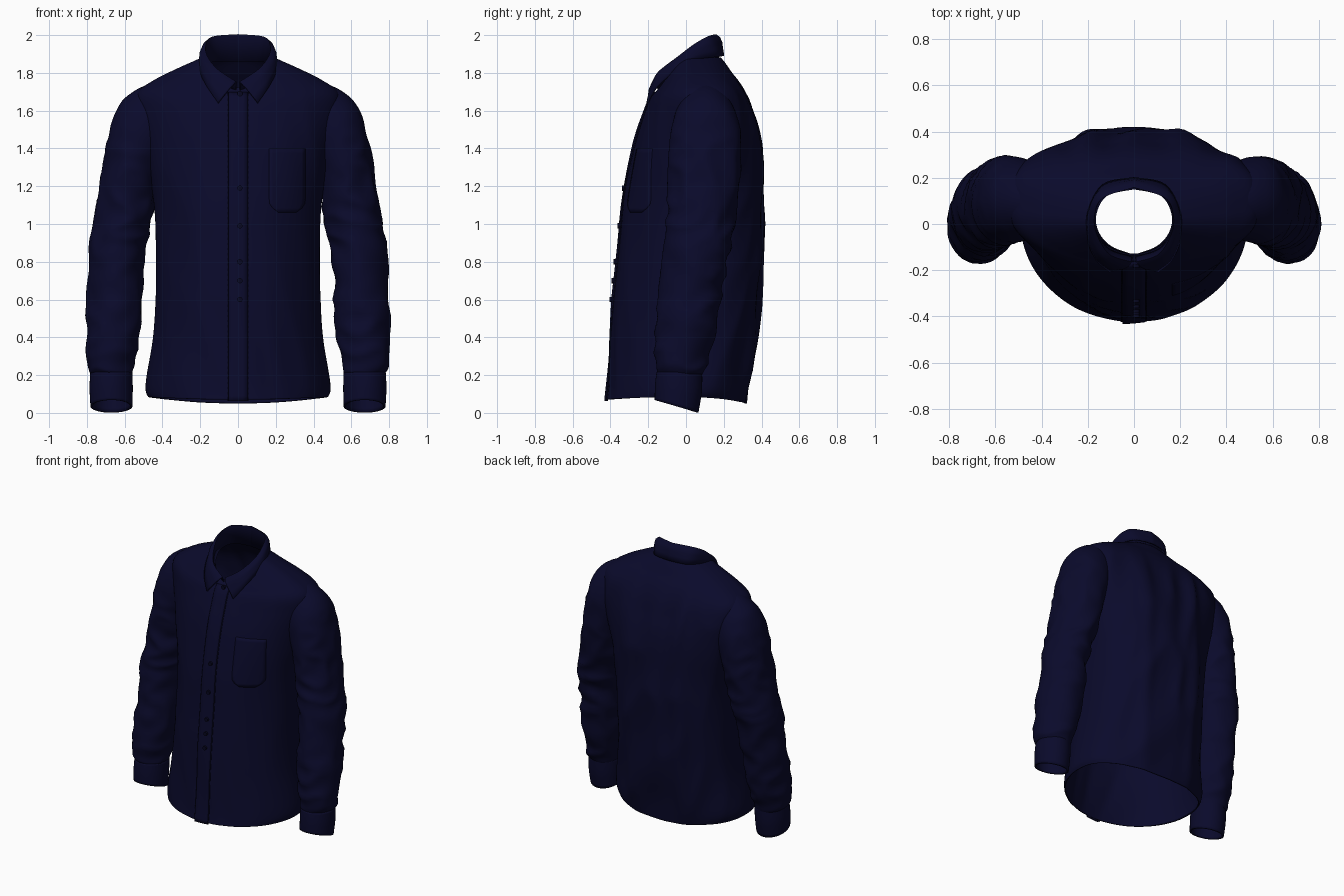
import bpy, bmesh, math
from mathutils import Vector, noise
from mathutils.bvhtree import BVHTree

if "Cube" in bpy.data.objects:
    bpy.data.objects.remove(bpy.data.objects["Cube"])


def material(name, rgb):
    m = bpy.data.materials.new(name)
    m.use_nodes = True
    m.diffuse_color = (*rgb, 1)
    m.node_tree.nodes["Principled BSDF"].inputs["Base Color"].default_value = (*rgb, 1)
    return m


navy = material("navy cloth", (0.003, 0.003, 0.024))
dark = material("dark navy", (0.002, 0.002, 0.014))


def spline(rows, steps):
    """Catmull-Rom interpolation through tuples of any length."""
    out = []
    for i in range(len(rows) - 1):
        quad = [rows[max(0, min(len(rows) - 1, i + k))] for k in (-1, 0, 1, 2)]
        for s in range(steps):
            t = s / steps
            out.append([0.5 * (2 * b + (c - a) * t + (2 * a - 5 * b + 4 * c - d) * t * t
                               + (3 * b - a - 3 * c + d) * t ** 3)
                        for a, b, c, d in zip(*quad)])
    return out + [list(rows[-1])]


def sheet(name, rows, closed=False, thick=0.008, mat=navy, angle=50):
    """Skin a list of point rows and give the cloth some thickness."""
    bm = bmesh.new()
    grid = [[bm.verts.new(p) for p in row] for row in rows]
    n = len(rows[0])
    for lower, upper in zip(grid, grid[1:]):
        for j in range(n if closed else n - 1):
            k = (j + 1) % n
            bm.faces.new((lower[j], lower[k], upper[k], upper[j]))
    bmesh.ops.recalc_face_normals(bm, faces=bm.faces)
    me = bpy.data.meshes.new(name)
    bm.to_mesh(me)
    bm.free()
    me.materials.append(mat)
    ob = bpy.data.objects.new(name, me)
    bpy.context.collection.objects.link(ob)
    solid = ob.modifiers.new("thickness", 'SOLIDIFY')
    solid.thickness, solid.offset = thick, 0
    bpy.ops.object.select_all(action='DESELECT')
    bpy.context.view_layer.objects.active = ob
    ob.select_set(True)
    bpy.ops.object.shade_smooth_by_angle(angle=math.radians(angle))
    return ob


def crease(x, y, z, scale):
    """Sharp-ridged soft noise used for cloth folds."""
    return 0.5 - 2 * abs(noise.noise(Vector((x, y, z)) * scale))


# Torso: front z, side z, back z, half width, front y, side y, back y, back roundness
torso_rings = [
    (.07, .085, .05, .472, -.42, -.02, .32, .8), (.15, .15, .15, .485, -.41, 0, .335, .8),
    (.40, .40, .40, .445, -.395, 0, .38, .75), (.65, .65, .65, .43, -.375, .01, .395, .7),
    (.90, .90, .90, .43, -.35, .02, .405, .65), (1.1, 1.1, 1.1, .44, -.33, .03, .405, .6),
    (1.3, 1.3, 1.3, .47, -.295, .04, .40, .5), (1.45, 1.45, 1.45, .50, -.26, .05, .385, .5),
    (1.57, 1.58, 1.57, .53, -.22, .06, .355, .5), (1.65, 1.69, 1.66, .53, -.19, .06, .325, .55),
    (1.68, 1.76, 1.74, .44, -.17, .05, .285, .6), (1.70, 1.815, 1.80, .33, -.155, .04, .24, .7),
    (1.71, 1.86, 1.85, .23, -.14, .03, .205, .8), (1.72, 1.88, 1.88, .185, -.13, .025, .18, .9)]
rows = []
for zf, zs, zb, w, yf, ys, yb, power in spline(torso_rings, 6):
    row = []
    for i in range(120):
        a = math.tau * i / 120
        c, s = math.cos(a), math.sin(a)
        z = zs + ((zb if s > 0 else zf) - zs) * s * s
        x = w * c
        y = ys + ((yb - ys) * s ** power if s > 0 else (yf - ys) * -s)
        fade = max(0, min(1, (1.8 - z) * 4, z * 4))
        fold = .022 * fade * (.35 + .65 * max(0, s)) * crease(x * 1.4 + z * .25, y, z * .4, 4)
        if s > 0:
            fold += .018 * fade * math.exp(-((abs(x) - .2) / .05) ** 2)
        row.append((x + c * fold * .5, y + s * fold, z))
    rows.append(row)
torso = sheet("torso", rows, closed=True)
tree = BVHTree.FromPolygons([v.co for v in torso.data.vertices],
                            [p.vertices[:] for p in torso.data.polygons])


def on_front(x, z, lift):
    """Point lying just outside the front of the torso."""
    hit = tree.ray_cast(Vector((x, -2, max(z, .08))), Vector((0, 1, 0)))[0]
    return (x, (hit.y if hit else 0) - lift, z)


# Sleeves: outer x z, inner x z, centre y, half depth
sleeve_rings = [
    (.42, 1.755, .40, 1.32, .10, .15), (.54, 1.705, .42, 1.27, .105, .175),
    (.63, 1.62, .435, 1.22, .105, .185), (.685, 1.45, .445, 1.15, .10, .185),
    (.72, 1.25, .455, 1.06, .09, .18), (.75, 1.05, .475, .95, .075, .175),
    (.78, .88, .50, .85, .06, .17), (.795, .60, .51, .60, .02, .16),
    (.80, .40, .53, .38, -.01, .15), (.79, .25, .56, .24, -.03, .13),
    (.77, .20, .57, .20, -.035, .112)]
cuff_rings = [(.776, .215, .565, .215, -.035, .115), (.78, .13, .563, .13, -.04, .118),
              (.775, .035, .565, .035, -.05, .11)]


def tube(rings, side, steps, wrinkle, tilt):
    out = []
    data = spline(rings, steps)
    for r, (xo, zo, xi, zi, yc, d) in enumerate(data):
        cx, cz, row = (xo + xi) / 2, (zo + zi) / 2, []
        slope = tilt * r / (len(data) - 1)
        for i in range(64):
            a = math.tau * i / 64
            c, s = math.cos(a), math.sin(a)
            x, y, z = cx + c * (xo - cx), yc + s * d, cz + c * (zo - cz) + slope * s * d
            fade = wrinkle * max(0, min(1, (r - 8) / 20, (len(data) - 1 - r) / 4))
            k = 1 + fade * crease(x * side * .8, y * .8 + z * .5, z * 1.3 - y * .6, 6)
            row.append((side * (cx + (x - cx) * k), yc + (y - yc) * k, z))
        out.append(row)
    return out


for side, label in ((1, "left"), (-1, "right")):
    sheet(label + "_sleeve", tube(sleeve_rings, side, 8, .11, -.1), closed=True)
    sheet(label + "_cuff", tube(cuff_rings, side, 4, 0, -.3), closed=True, thick=.012)
    # Cuff button on the outer rear of the wrist
    bpy.ops.mesh.primitive_cylinder_add(vertices=16, radius=.012, depth=.01,
                                        location=(side * .72, .05, .11),
                                        rotation=(math.pi / 2, 0, side * -.5))
    bpy.context.object.name = label + "_cuff_button"
    bpy.context.object.data.materials.append(dark)

# Collar: inner stand, fold line and leaf edge, from back centre to front point
stand = [(0, .155, 1.86), (.12, .125, 1.86), (.168, .04, 1.84),
         (.155, -.04, 1.79), (.10, -.10, 1.73), (.008, -.135, 1.69)]
fold = [(0, .16, 2.0), (.135, .115, 1.988), (.172, .04, 1.945),
        (.165, -.04, 1.885), (.11, -.13, 1.815), (.012, -.165, 1.75)]
edge = [(0, .198, 1.89), (.13, .17, 1.885), (.195, .06, 1.87),
        (.205, -.04, 1.82), (.165, -.15, 1.73), (.105, -.205, 1.64)]


def both_sides(path):
    half = spline(path, 8)
    return [(-x, y, z) for x, y, z in half[:0:-1]] + [tuple(p) for p in half]


inner, top, leaf = both_sides(stand), both_sides(fold), both_sides(edge)
collar = [inner, top]
for t in (.12, .35, .65, 1):
    puff = .014 * math.sin(math.pi * min(1, t + .2))
    line = []
    for p, q in zip(top, leaf):
        v = Vector(p).lerp(Vector(q), t)
        out = Vector((v.x, v.y - .02, 0)).normalized() * puff
        line.append(tuple(v + out))
    collar.append(line)
sheet("collar", collar, thick=.01, angle=60)

# Button placket down the centre front, lapping over towards its right edge
levels = [.062 + 1.635 * i / 60 for i in range(61)]
sheet("placket", [[on_front(x, z, .007 - .06 * x)
                   for x in (-.05, -.025, 0, .025, .05)] for z in levels], thick=.01)
for x in (-.053, .053):
    sheet("placket_seam", [[on_front(x + d, z, .005) for d in (-.003, .003)]
                           for z in levels], thick=.004, mat=dark)

# Front buttons
for z in (1.69, 1.19, .99, .80, .70, .60):
    bpy.ops.mesh.primitive_cylinder_add(vertices=20, radius=.014, depth=.014,
                                        location=on_front(.01, z, .016),
                                        rotation=(math.pi / 2, 0, 0))
    bpy.context.object.name = "front_button"
    bpy.context.object.data.materials.append(dark)

# Chest pocket with rounded lower corners
pocket = []
for i in range(15):
    z = 1.06 + .34 * i / 14
    inset = .05 * max(0, 1 - (z - 1.06) / .06) ** 2
    pocket.append([on_front(.165 + inset + (.19 - 2 * inset) * j / 10, z, .004)
                   for j in range(11)])
sheet("chest_pocket", pocket, thick=.005)
